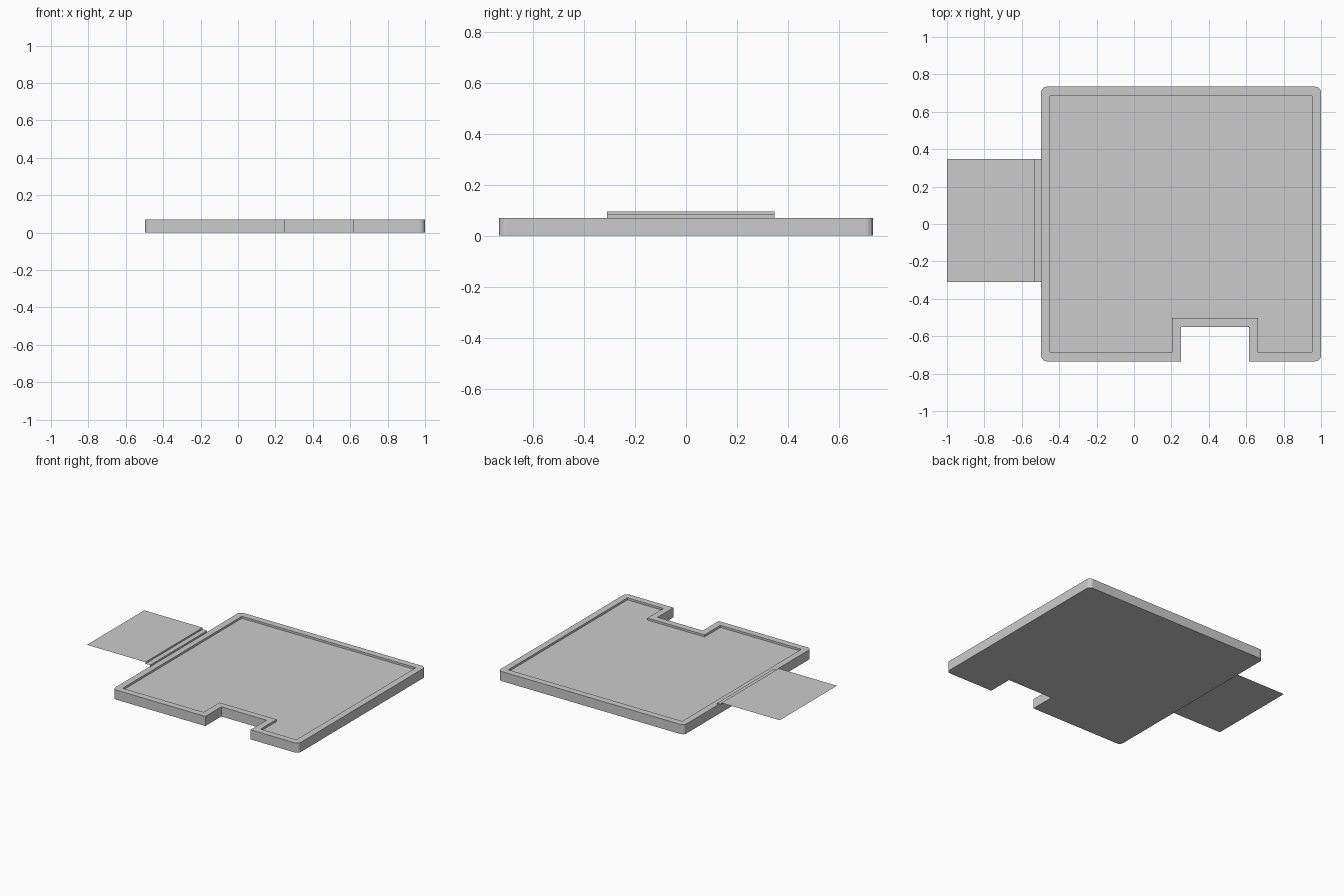
import bpy, bmesh
from math import cos, sin, radians

if "Cube" in bpy.data.objects:
    bpy.data.objects.remove(bpy.data.objects["Cube"])

X0, X1, Y0, Y1 = -0.497, 1.0, -0.734, 0.734   # tray outline
NX0, NX1, NY = 0.251, 0.615, -0.551           # front notch
TOP, FLOOR, RIM = 0.07, 0.055, 0.048


def outline(inset, radius, steps=4):
    """Counter-clockwise tray outline with rounded outer corners and a sharp notch."""
    x0, x1, y0, y1 = X0 + inset, X1 - inset, Y0 + inset, Y1 - inset

    def corner(cx, cy, start):
        return [(cx + radius * cos(radians(start + 90 * i / steps)),
                 cy + radius * sin(radians(start + 90 * i / steps)))
                for i in range(steps + 1)]

    pts = corner(x0 + radius, y0 + radius, 180)
    pts += [(NX0 - inset, y0), (NX0 - inset, NY + inset),
            (NX1 + inset, NY + inset), (NX1 + inset, y0)]
    pts += corner(x1 - radius, y0 + radius, 270)
    pts += corner(x1 - radius, y1 - radius, 0)
    pts += corner(x0 + radius, y1 - radius, 90)
    return pts


def finish(name, bm):
    mesh = bpy.data.meshes.new(name)
    bm.to_mesh(mesh)
    bm.free()
    obj = bpy.data.objects.new(name, mesh)
    bpy.context.collection.objects.link(obj)
    return obj


# Tray: base, outer wall, rim and recessed floor from four matching rings
bm = bmesh.new()
outer, inner = outline(0, 0.03), outline(RIM, 0.005)
rings = [[bm.verts.new((x, y, z)) for x, y in pts]
         for pts, z in ((outer, 0), (outer, TOP), (inner, TOP), (inner, FLOOR))]
for a, b in zip(rings, rings[1:]):
    for i in range(len(a)):
        j = (i + 1) % len(a)
        bm.faces.new((a[i], a[j], b[j], b[i]))
bm.faces.new(rings[0][::-1])
bm.faces.new(rings[-1])
finish("tray", bm)

# Side flap: thin stepped sheet dropping down to the tray edge
bm = bmesh.new()
profile = [(-1.0, 0.095), (-0.529, 0.095), (-0.529, 0.083),
           (-0.492, 0.083), (-0.492, TOP)]
front = [bm.verts.new((x, -0.31, z)) for x, z in profile]
back = [bm.verts.new((x, 0.348, z)) for x, z in profile]
for i in range(len(profile) - 1):
    bm.faces.new((front[i], front[i + 1], back[i + 1], back[i]))
finish("side_flap", bm)
